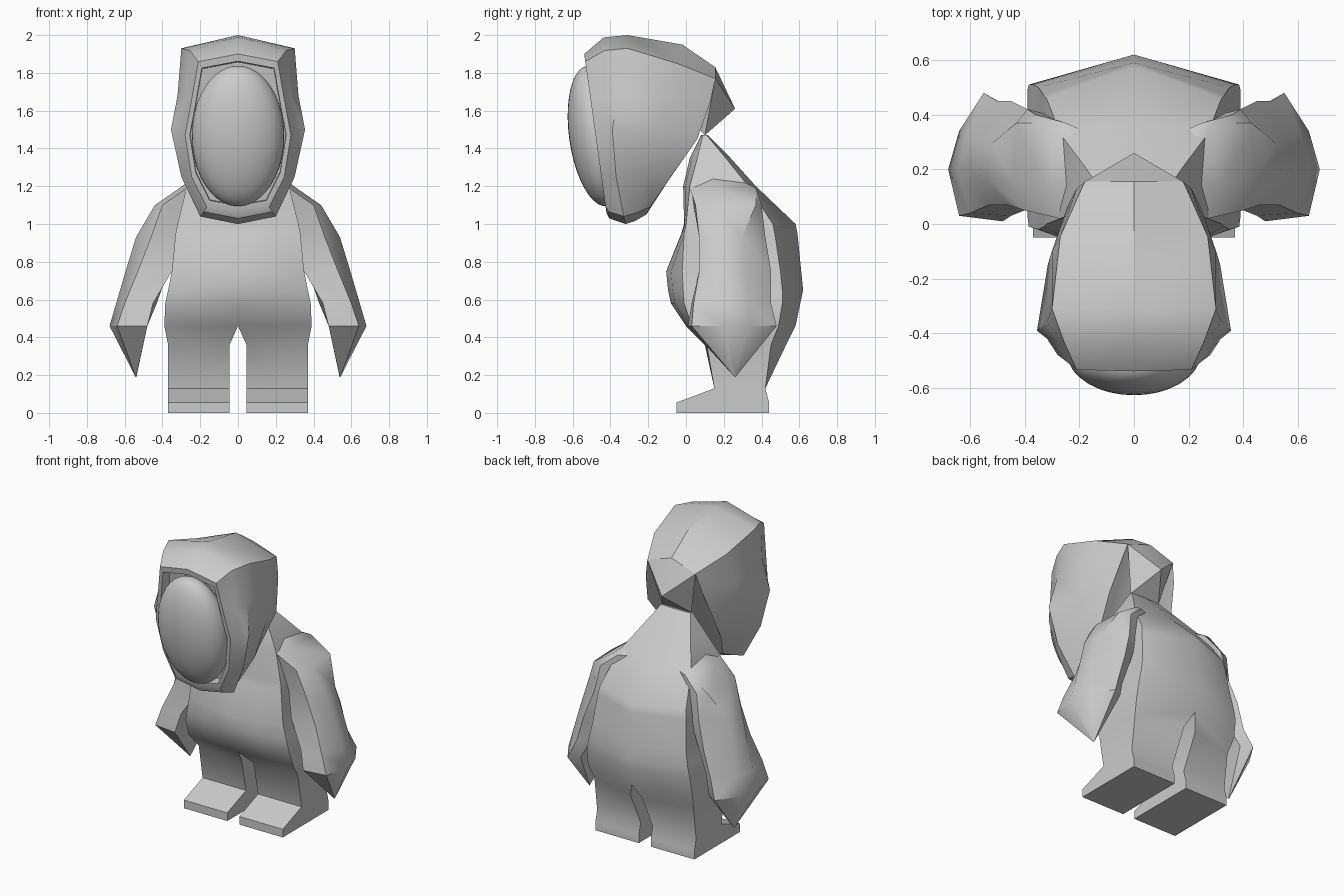
import bpy, bmesh, math

if "Cube" in bpy.data.objects:
    bpy.data.objects.remove(bpy.data.objects["Cube"])

grey = bpy.data.materials.new("plain_grey")
grey.diffuse_color = (0.6, 0.6, 0.6, 1)
grey.use_nodes = True
grey.node_tree.nodes["Principled BSDF"].inputs["Base Color"].default_value = grey.diffuse_color


def finish(bm, name, angle, mirror=True):
    """Turn a bmesh into an object, mirror it across x and shade it."""
    bmesh.ops.remove_doubles(bm, verts=bm.verts, dist=0.0005)
    bmesh.ops.recalc_face_normals(bm, faces=bm.faces)
    me = bpy.data.meshes.new(name)
    bm.to_mesh(me)
    bm.free()
    me.materials.append(grey)
    ob = bpy.data.objects.new(name, me)
    bpy.context.collection.objects.link(ob)
    bpy.ops.object.select_all(action='DESELECT')
    ob.select_set(True)
    bpy.context.view_layer.objects.active = ob
    if mirror:
        mod = ob.modifiers.new("mirror", 'MIRROR')
        mod.merge_threshold = 0.001
        bpy.ops.object.modifier_apply(modifier=mod.name)
    bpy.ops.object.shade_smooth_by_angle(angle=math.radians(angle))
    return ob


def loft(rings, closed):
    """Skin a list of point rings and cap both ends."""
    bm = bmesh.new()
    vs = [[bm.verts.new(p) for p in r] for r in rings]
    n = len(rings[0])
    for a, b in zip(vs, vs[1:]):
        for i in range(n if closed else n - 1):
            j = (i + 1) % n
            quad = (a[i], a[j], b[j], b[i])
            # leave the centre plane open so the halves join
            if closed and all(abs(v.co.x) < 1e-5 for v in quad):
                continue
            bm.faces.new(quad)
    bm.faces.new(vs[0])
    bm.faces.new(vs[-1])
    return bm


# Body with legs and feet, half section per height:
# z, inner x, outer x, front y, side front y, side back y, back y
body = [
    (0.00, .045, .37, -.05, -.05, .44, .44),
    (0.055, .045, .37, -.05, -.05, .44, .44),
    (0.13, .045, .37, .15, .15, .42, .42),
    (0.36, .045, .37, .10, .11, .45, .53),
    (0.46, 0, .39, .00, .03, .49, .58),
    (0.58, 0, .385, -.08, -.01, .51, .605),
    (0.65, 0, .37, -.095, -.015, .51, .62),
    (0.75, 0, .35, -.105, -.02, .50, .61),
    (0.95, 0, .33, -.025, -.01, .47, .59),
    (1.00, 0, .32, -.01, .00, .46, .58),
    (1.20, 0, .27, -.015, .02, .33, .37),
    (1.35, 0, .18, .02, .06, .21, .235),
    (1.47, 0, .11, .08, .09, .11, .115),
]
finish(loft([[(xi, yf, z), (xi + (xo - xi) * .55, yf + (ys - yf) * .3, z), (xo, ys, z),
              (xo, yb2, z), (xi, yb, z)]
             for z, xi, xo, yf, ys, yb2, yb in body], True), "body", 40)

# Arms, from the shoulder peak to a pointed hand
arm = [
    (1.29, [(.15, .13), (.17, .13), (.18, .15), (.18, .18), (.17, .19), (.15, .19)]),
    (1.19, [(.18, .02), (.27, .02), (.31, .13), (.29, .37), (.25, .37), (.18, .34)]),
    (1.10, [(.28, .04), (.40, .05), (.44, .16), (.43, .37), (.36, .40), (.28, .38)]),
    (0.93, [(.31, .07), (.46, .07), (.54, .17), (.52, .295), (.39, .42), (.31, .4)]),
    (0.75, [(.35, .07), (.53, .07), (.595, .19), (.57, .31), (.45, .45), (.37, .4)]),
    (0.58, [(.45, .03), (.60, .04), (.645, .2), (.61, .33), (.50, .45), (.43, .4)]),
    (0.46, [(.48, .01), (.64, .03), (.68, .2), (.64, .34), (.55, .48), (.48, .44)]),
    (0.19, [(.54 + .002 * math.cos(a), .26 + .002 * math.sin(a))
            for a in (math.pi * (4 + i) / 3 for i in range(6))]),
]
finish(loft([[(x, y, z) for x, y in pts] for z, pts in arm], True), "arm", 42)

# Hood: half outlines (x, z) from crown to chin, lofted from front to back
rim = [(0, 1.90), (.21, 1.86), (.245, 1.66), (.28, 1.47), (.245, 1.25), (.165, 1.09), (0, 1.06)]
wide = [(0, 2.0), (.30, 1.93), (.32, 1.68), (.355, 1.50), (.30, 1.25), (.20, 1.04), (0, 1.0)]
mid = [(0, 1.95), (.27, 1.85), (.30, 1.66), (.315, 1.48), (.27, 1.25), (.17, 1.06), (0, 1.015)]
rear = [(0, 1.83), (.18, 1.77), (.21, 1.65), (.245, 1.45), (.21, 1.25), (.14, 1.09), (0, 1.05)]


def inset(outline, f):
    return [(x * f, 1.475 + (z - 1.475) * f) for x, z in outline]


def slant(outline, y, k):
    """Place an outline at depth y (measured at z 1.8), leaning by k."""
    return [(x, y + k * (z - 1.8), z) for x, z in outline]


def place(outline, depths):
    return [(x, y, z) for (x, z), y in zip(outline, depths)]


brow = [((a[0] + b[0]) / 2, b[1] - .012 if b[1] > 1.5 else (a[1] + b[1]) / 2)
        for a, b in zip(rim, wide)]
hood = [
    slant(inset(rim, .90), -.45, -.14),
    slant(inset(rim, .91), -.525, -.14),
    slant(rim, -.525, -.14),
    slant(brow, -.43, -.03),
    place(wide, (-.31, -.31, -.36, -.39, -.37, -.33, -.32)),
    slant(mid, -.06, .27),
    place(rear, (.155, .155, .13, .06, -.08, -.19, -.21)),
]
finish(loft(hood, False), "hood", 32)

# Pointed flap at the back of the hood
bm = bmesh.new()
for p in [(0, .155, 1.83), (.18, .155, 1.77), (.11, .10, 1.47), (0, .26, 1.61), (0, -.02, 1.60)]:
    for s in ((1, -1) if p[0] else (1,)):
        bm.verts.new((p[0] * s, p[1], p[2]))
bmesh.ops.convex_hull(bm, input=bm.verts)
finish(bm, "hood_flap", 20, mirror=False)

# Smooth egg-shaped face inside the hood
bm = bmesh.new()
bmesh.ops.create_uvsphere(bm, u_segments=32, v_segments=20, radius=1)
face = finish(bm, "face", 60, mirror=False)
face.scale = (.245, .147, .375)
face.rotation_euler = (math.radians(8), 0, 0)
face.location = (0, -.472, 1.466)
